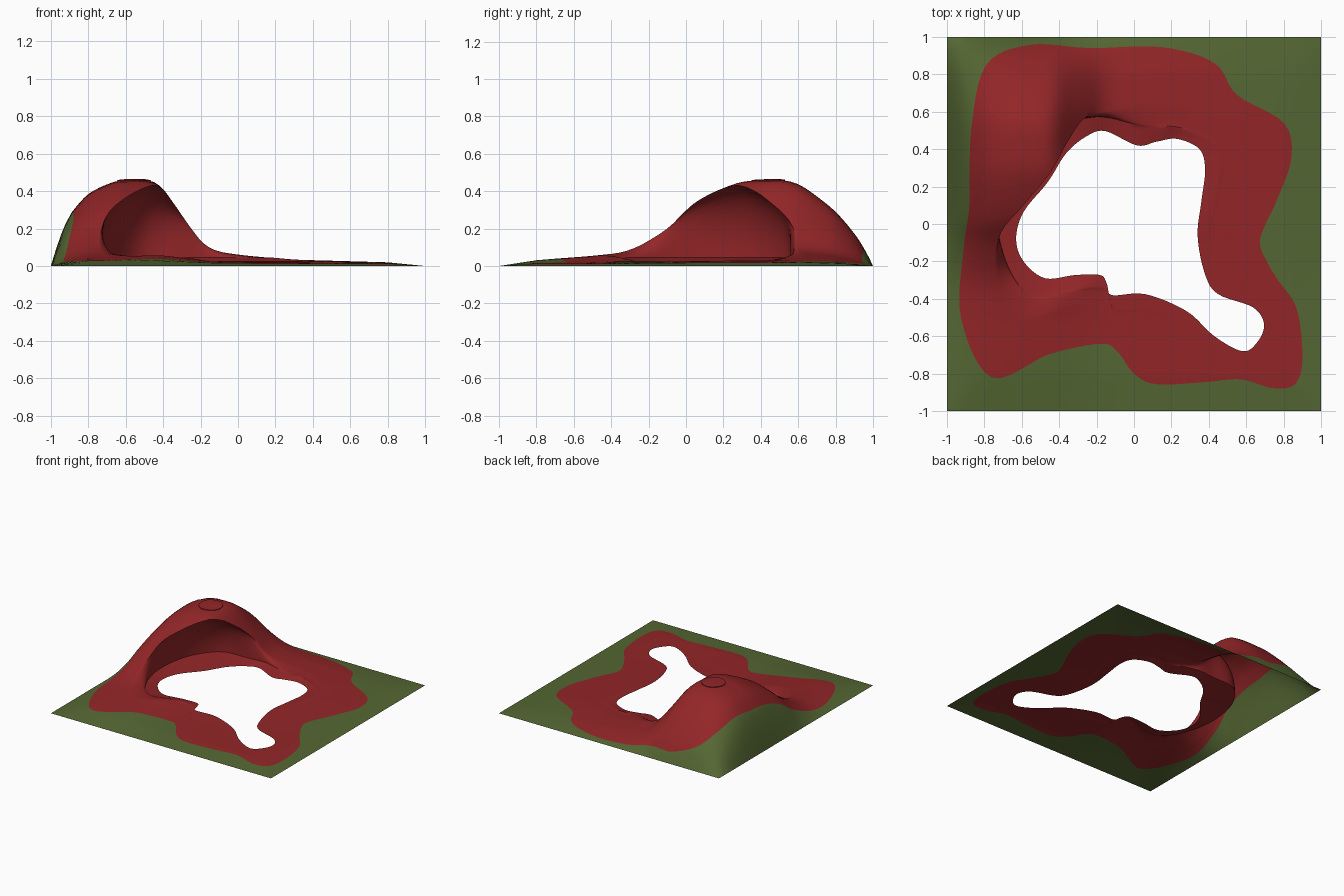
import bpy, bmesh, math

if "Cube" in bpy.data.objects:
    bpy.data.objects.remove(bpy.data.objects["Cube"])

def material(name, rgb):
    m = bpy.data.materials.new(name)
    m.diffuse_color = (*rgb, 1)
    m.use_nodes = True
    m.node_tree.nodes["Principled BSDF"].inputs["Base Color"].default_value = m.diffuse_color
    return m

RED = material("red earth", (0.29, 0.019, 0.021))
GREEN = material("grass green", (0.09, 0.135, 0.033))

# Hill silhouettes seen from the front (x, z) and from the right (y, z)
FRONT = [(-1, 0), (-.97, .1), (-.92, .24), (-.85, .33), (-.78, .39), (-.65, .445), (-.5, .45),
         (-.42, .43), (-.3, .26), (-.18, .1), (-.1, .065), (.05, .045), (.3, .02), (1, 0)]
SIDE = [(-1, 0), (-.7, .025), (-.5, .04), (-.35, .06), (-.25, .1), (-.1, .2), (0, .3), (.1, .36),
        (.2, .405), (.3, .44), (.5, .45), (.6, .43), (.7, .36), (.8, .28), (.9, .17), (.95, .1), (1, 0)]

# Stations round the sheet: hole x, y / red border x, y / distance along the square edge
STATIONS = [
    (-.475, -.29, -.76, -.82, 0), (-.315, -.273, -.45, -.695, .5), (-.18, -.273, -.18, -.64, .8),
    (-.145, -.32, -.09, -.68, .92), (-.12, -.38, 0, -.8, 1.02), (.06, -.375, .12, -.856, 1.15),
    (.28, -.465, .38, -.845, 1.4), (.43, -.6, .57, -.83, 1.6), (.58, -.68, .74, -.877, 1.8),
    (.66, -.63, .86, -.856, 2), (.695, -.535, .9, -.72, 2.25), (.635, -.445, .87, -.455, 2.5),
    (.45, -.375, .77, -.3, 2.7), (.38, -.27, .71, -.2, 2.82), (.34, -.065, .674, -.08, 2.95),
    (.36, .12, .76, .12, 3.15), (.38, .29, .84, .35, 3.4), (.35, .4, .8, .54, 4),
    (.23, .455, .55, .69, 4.4), (.12, .44, .43, .86, 4.6), (.015, .42, .15, .945, 4.9),
    (-.155, .497, -.235, .94, 5.25), (-.26, .465, -.556, .957, 5.6), (-.365, .375, -.79, .85, 6),
    (-.46, .225, -.87, .5, 6.5), (-.59, .065, -.88, .1, 6.95), (-.63, -.08, -.91, -.13, 7.15),
    (-.59, -.2, -.925, -.5, 7.55)]

# Cave: station -> lip x, y and back of the pocket x, y
CAVE = {21: (-.16, .6, -.15, .57), 22: (-.27, .56, -.3, .56), 23: (-.36, .43, -.52, .54),
        24: (-.45, .27, -.66, .38), 25: (-.6, .09, -.72, .18), 26: (-.72, -.07, -.725, -.04)}

def cubic(a, b, c, d, t):
    return b + .5 * t * (c - a + t * (2*a - 5*b + 4*c - d + t * (3*(b - c) + d - a)))

def lookup(table, v):
    v = max(-1, min(1, v))
    for (a, za), (b, zb) in zip(table, table[1:]):
        if v <= b:
            return za + (zb - za) * (v - a) / (b - a)
    return 0

def smooth_lookup(table, v):
    w = min(.03, 1 - abs(v))
    return sum(lookup(table, v + w * k) for k in (-1, 0, 1)) / 3 if w > 1e-6 else 0

def height(x, y):
    rim = max(0, 1 - max(abs(x), abs(y)))
    return smooth_lookup(FRONT, x) * smooth_lookup(SIDE, y) / .45 + .014 * min(1, rim / .2)

def square_edge(s):
    s %= 8
    k, t = int(s // 2), s % 2 - 1
    return [(t, -1), (1, t), (-t, 1), (-1, -t)][k]

def mix(a, b, t):
    return a[0] + (b[0] - a[0]) * t, a[1] + (b[1] - a[1]) * t

# Full station rows, then smoothed in between
rows = []
for i, st in enumerate(STATIONS):
    h, m = st[:2], st[2:4]
    rows.append((*st, *CAVE.get(i, (*mix(m, h, .6), *mix(m, h, .8)))))
n, SUB = len(rows), 6

def row(i):
    r = list(rows[i % n])
    r[4] += 8 * (i // n)
    return r

def profile(v):
    """One line from the square edge over the hill, into the cave and to the hole."""
    hole, border, lip, back = v[0:2], v[2:4], v[5:7], v[7:9]
    edge = square_edge(v[4])
    pts = []
    for k in range(7):
        pts.append(mix(edge, border, k / 7))
    for k in range(19):
        pts.append(mix(border, lip, k / 18))
    pts = [(x, y, height(x, y)) for x, y in pts]
    top = pts[-1][2]
    floor = min(height(*back), .045)
    for k in range(1, 11):
        a = k / 10 * math.pi / 2
        x, y = mix(lip, back, math.sin(a))
        pts.append((x, y, floor + (top - floor) * math.cos(a)))
    end = min(height(*hole), .025)
    for k in range(1, 6):
        pts.append((*mix(back, hole, k / 5), floor + (end - floor) * k / 5))
    return pts

# Terrain sheet
bm = bmesh.new()
lines = []
for i in range(n):
    ctrl = [row(i + k) for k in (-1, 0, 1, 2)]
    for j in range(SUB):
        v = [cubic(*c, j / SUB) for c in zip(*ctrl)]
        if abs(v[4] / 2 - round(v[4] / 2)) < 1e-5:
            v[4] = 2 * round(v[4] / 2)
        lines.append([bm.verts.new(p) for p in profile(v)])
for a, b in zip(lines, lines[1:] + lines[:1]):
    for r in range(len(a) - 1):
        f = bm.faces.new((a[r], b[r], b[r + 1], a[r + 1]))
        f.material_index = 1 if r < 7 else 0   # grass outside the border ring

def finish(bm, name, mats):
    me = bpy.data.meshes.new(name)
    bm.to_mesh(me)
    bm.free()
    for m in mats:
        me.materials.append(m)
    ob = bpy.data.objects.new(name, me)
    bpy.context.collection.objects.link(ob)
    bpy.ops.object.select_all(action='DESELECT')
    ob.select_set(True)
    bpy.context.view_layer.objects.active = ob
    bpy.ops.object.shade_smooth_by_angle(angle=math.radians(50))

finish(bm, "terrain_with_cave", [RED, GREEN])

# Shallow round patch on the hilltop
bm = bmesh.new()
rings = []
for rad, lift in ((.09, -.004), (.09, .005), (.06, .005), (.03, .005)):
    ring = []
    for k in range(32):
        a = k * math.tau / 32
        x, y = -.556 + rad * math.cos(a), .44 + rad * math.sin(a)
        ring.append(bm.verts.new((x, y, height(x, y) + lift)))
    rings.append(ring)
for a, b in zip(rings, rings[1:]):
    for k in range(32):
        q = (k + 1) % 32
        bm.faces.new((a[k], a[q], b[q], b[k]))
bm.faces.new(rings[-1])
finish(bm, "hilltop_patch", [RED])
